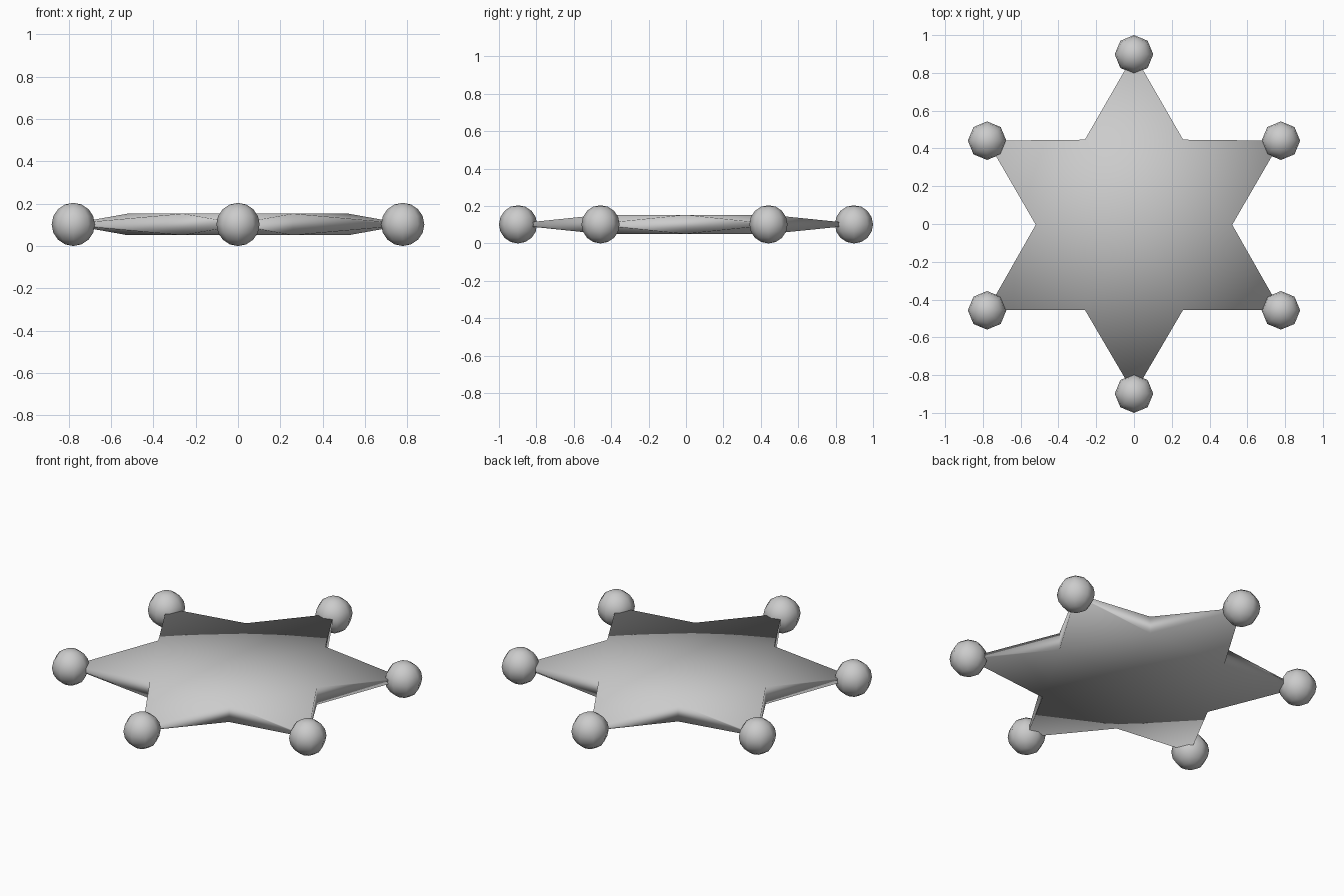
import bpy, bmesh
from math import sin, cos, radians

cube = bpy.data.objects.get("Cube")
if cube:
    bpy.data.objects.remove(cube, do_unlink=True)

MID_Z = 0.102       # height of the star's middle plane
TIP_R, VALLEY_R = 0.898, 0.52
BALL_R = 0.102

grey = bpy.data.materials.new("light grey")
grey.use_nodes = True
colour = (0.6, 0.6, 0.6, 1)
grey.diffuse_color = colour
grey.node_tree.nodes["Principled BSDF"].inputs["Base Color"].default_value = colour


def finish(name, bm):
    """Turn a bmesh into a smooth grey object."""
    bmesh.ops.recalc_face_normals(bm, faces=bm.faces)
    for face in bm.faces:
        face.smooth = True
    mesh = bpy.data.meshes.new(name)
    bm.to_mesh(mesh)
    bm.free()
    mesh.materials.append(grey)
    obj = bpy.data.objects.new(name, mesh)
    bpy.context.collection.objects.link(obj)
    return obj


def tip_position(i):
    a = radians(90 + 60 * i)
    shift = 0 if i % 3 == 0 else -0.008
    return TIP_R * cos(a), TIP_R * sin(a) + shift


# Star plate: thick at the valleys, thin at the points
bm = bmesh.new()
layers = []
for side in (1, -1):
    ring = []
    for i in range(6):
        x, y = tip_position(i)
        ring.append(bm.verts.new((x, y, MID_Z + side * 0.005)))
        a = radians(120 + 60 * i)
        ring.append(bm.verts.new((VALLEY_R * cos(a), VALLEY_R * sin(a) - 0.004,
                                  MID_Z + side * 0.051)))
    centre = bm.verts.new((0, 0, MID_Z + side * 0.051))
    for i in range(0, 12, 2):
        before, tip, after = ring[i - 1], ring[i], ring[i + 1]
        bm.faces.new((before, tip, after))
        bm.faces.new((before, after, centre))
    layers.append(ring)
top, bottom = layers
for i in range(12):
    bm.faces.new((top[i - 1], top[i], bottom[i], bottom[i - 1]))
finish("star_plate", bm)

# Round ball on every point
for i in range(6):
    bm = bmesh.new()
    bmesh.ops.create_uvsphere(bm, u_segments=8, v_segments=8, radius=BALL_R)
    ball = finish(f"point_ball_{i + 1}", bm)
    ball.location = (*tip_position(i), MID_Z)
